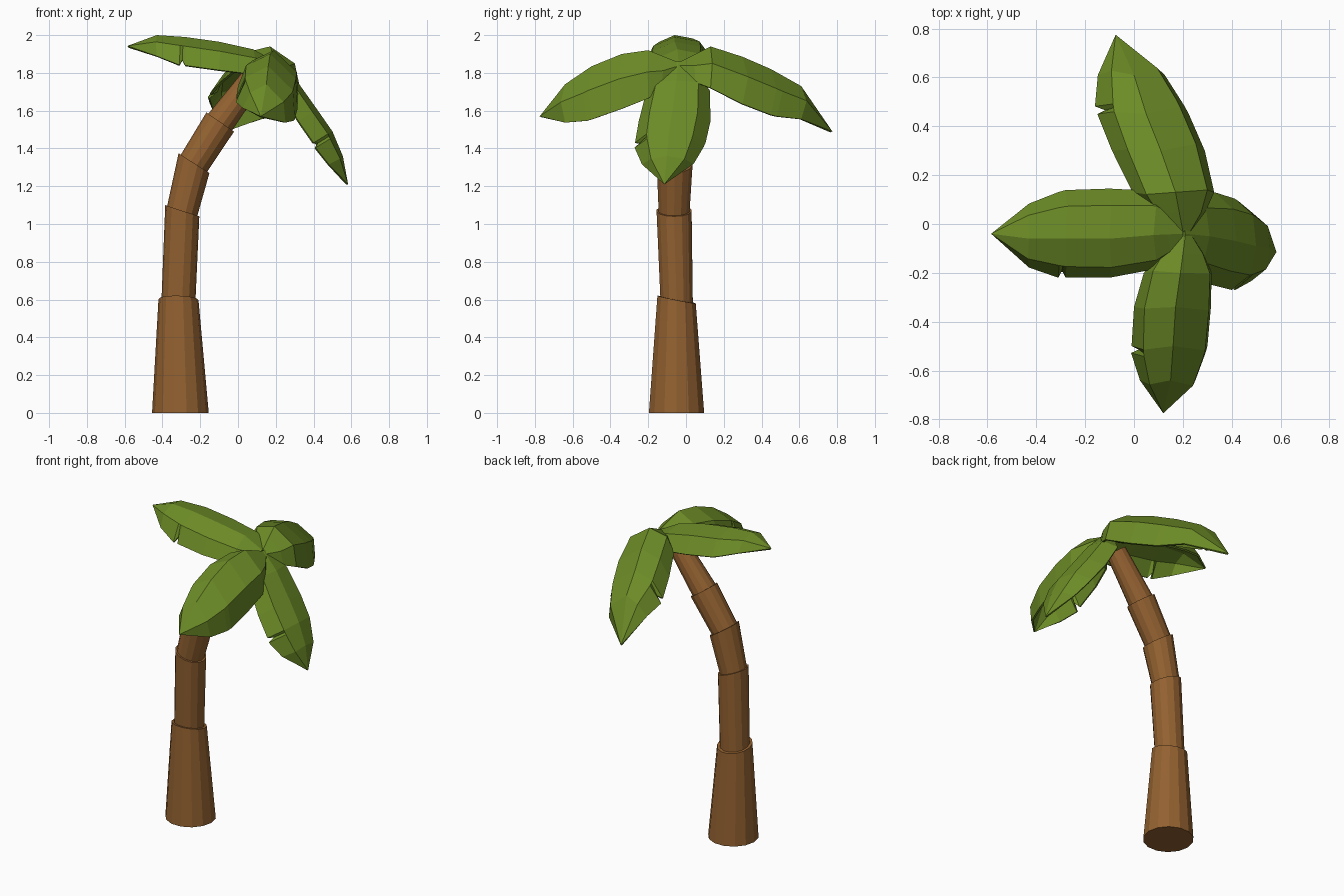
import bpy, bmesh, math
from mathutils import Vector

if "Cube" in bpy.data.objects:
    bpy.data.objects.remove(bpy.data.objects["Cube"])


def material(name, rgb):
    m = bpy.data.materials.new(name)
    m.diffuse_color = (*rgb, 1)
    m.use_nodes = True
    m.node_tree.nodes["Principled BSDF"].inputs["Base Color"].default_value = m.diffuse_color
    return m


BARK = material("bark brown", (0.29, 0.12, 0.03))
GREEN = material("leaf green", (0.15, 0.26, 0.02))


def make_object(name, bm, mat):
    me = bpy.data.meshes.new(name)
    bm.to_mesh(me)
    bm.free()
    me.materials.append(mat)
    ob = bpy.data.objects.new(name, me)
    bpy.context.collection.objects.link(ob)
    return ob


def ring(bm, centre, normal, radius, sides=14):
    q = Vector((0, 0, 1)).rotation_difference(Vector(normal))
    return [bm.verts.new(Vector(centre) + q @ Vector((
        radius * math.cos(2 * math.pi * i / sides),
        radius * math.sin(2 * math.pi * i / sides), 0))) for i in range(sides)]


def trunk_segment(name, start, end):
    bm = bmesh.new()
    a, b = ring(bm, *start), ring(bm, *end)
    n = len(a)
    for i in range(n):
        j = (i + 1) % n
        bm.faces.new((a[i], a[j], b[j], b[i]))
    bm.faces.new(a[::-1])
    bm.faces.new(b)
    make_object(name, bm, BARK)


# Trunk: joint centre, joint normal, radius below the joint, radius above it
joints = [
    ((-0.305, -0.05, 0.0), (0, 0, 1), 0, 0.15),
    ((-0.315, -0.05, 0.60), (0.03, 0.2, 1), 0.106, 0.090),
    ((-0.295, -0.063, 1.07), (0.33, 0, 1), 0.095, 0.084),
    ((-0.233, -0.06, 1.322), (0.64, 0, 1), 0.097, 0.083),
    ((-0.094, -0.05, 1.54), (0.69, 0, 1), 0.089, 0.077),
    ((0.10, -0.045, 1.80), (0.75, 0, 1), 0.062, 0),
]
for k in range(5):
    p, q = joints[k], joints[k + 1]
    trunk_segment(f"trunk_segment_{k + 1}", (p[0], p[1], p[3]), (q[0], q[1], q[2]))

# Width along a leaf; the torn edge has a small V notch
STATIONS = [0, 0.5, 1, 2, 3, 3.1, 3.2, 4, 5]
PLAIN = [0.2, 0.6, 0.88, 1, 0.97, 0.95, 0.93, 0.7, 0]
TORN = [0.2, 0.6, 0.88, 1, 1.0, 0.82, 1.0, 0.74, 0]


def leaf(name, rib, left, right, torn_left):
    rib = [Vector(p) for p in rib]
    bm = bmesh.new()
    rows = []
    for s, plain, torn in zip(STATIONS, PLAIN, TORN):
        i = min(int(s), 4)
        p = rib[i].lerp(rib[i + 1], s - i)
        tangent = (rib[min(i + 1, 5)] - rib[max(i - 1, 0)]).normalized()
        sides = []
        for off, sign, is_torn in ((Vector(left), 1, torn_left),
                                   (Vector(right), -1, not torn_left)):
            up = tangent.cross(off).normalized() * sign
            mid = p + (off * 0.55 + up * off.length * 0.2) * plain
            sides.append((p + off * (torn if is_torn else plain), mid))
        pts = (sides[0][0], sides[0][1], p, sides[1][1], sides[1][0])
        rows.append([bm.verts.new(v) for v in pts])
    for a, b in zip(rows, rows[1:]):
        for j in range(4):
            bm.faces.new((a[j], a[j + 1], b[j + 1], b[j]))
    bmesh.ops.remove_doubles(bm, verts=bm.verts, dist=1e-4)
    ob = make_object(name, bm, GREEN)
    sol = ob.modifiers.new("thickness", 'SOLIDIFY')
    sol.thickness = 0.012
    sol.offset = -1


# Four drooping leaves: rib path, offsets to the left and right edges
leaf("left_leaf",
     [(0.20, -0.04, 1.86), (0.08, -0.045, 1.925), (-0.10, -0.06, 1.965),
      (-0.28, -0.06, 1.99), (-0.43, -0.06, 2.0), (-0.585, -0.04, 1.943)],
     (0, -0.16, -0.15), (0, 0.205, -0.12), True)
leaf("back_leaf",
     [(0.20, -0.03, 1.86), (0.17, 0.13, 1.94), (0.11, 0.30, 1.885),
      (0.05, 0.45, 1.82), (0.0, 0.61, 1.73), (-0.075, 0.775, 1.49)],
     (-0.20, 0, -0.13), (0.18, 0, -0.25), True)
leaf("front_leaf",
     [(0.21, -0.05, 1.86), (0.19, -0.20, 1.92), (0.17, -0.34, 1.90),
      (0.16, -0.50, 1.835), (0.15, -0.64, 1.74), (0.12, -0.775, 1.57)],
     (0.145, 0, -0.29), (-0.17, 0, -0.17), False)
leaf("right_leaf",
     [(0.21, -0.04, 1.86), (0.31, -0.05, 1.76), (0.42, -0.07, 1.605),
      (0.50, -0.09, 1.49), (0.555, -0.10, 1.36), (0.583, -0.115, 1.21)],
     (-0.09, 0.20, -0.06), (-0.10, -0.18, -0.06), False)
